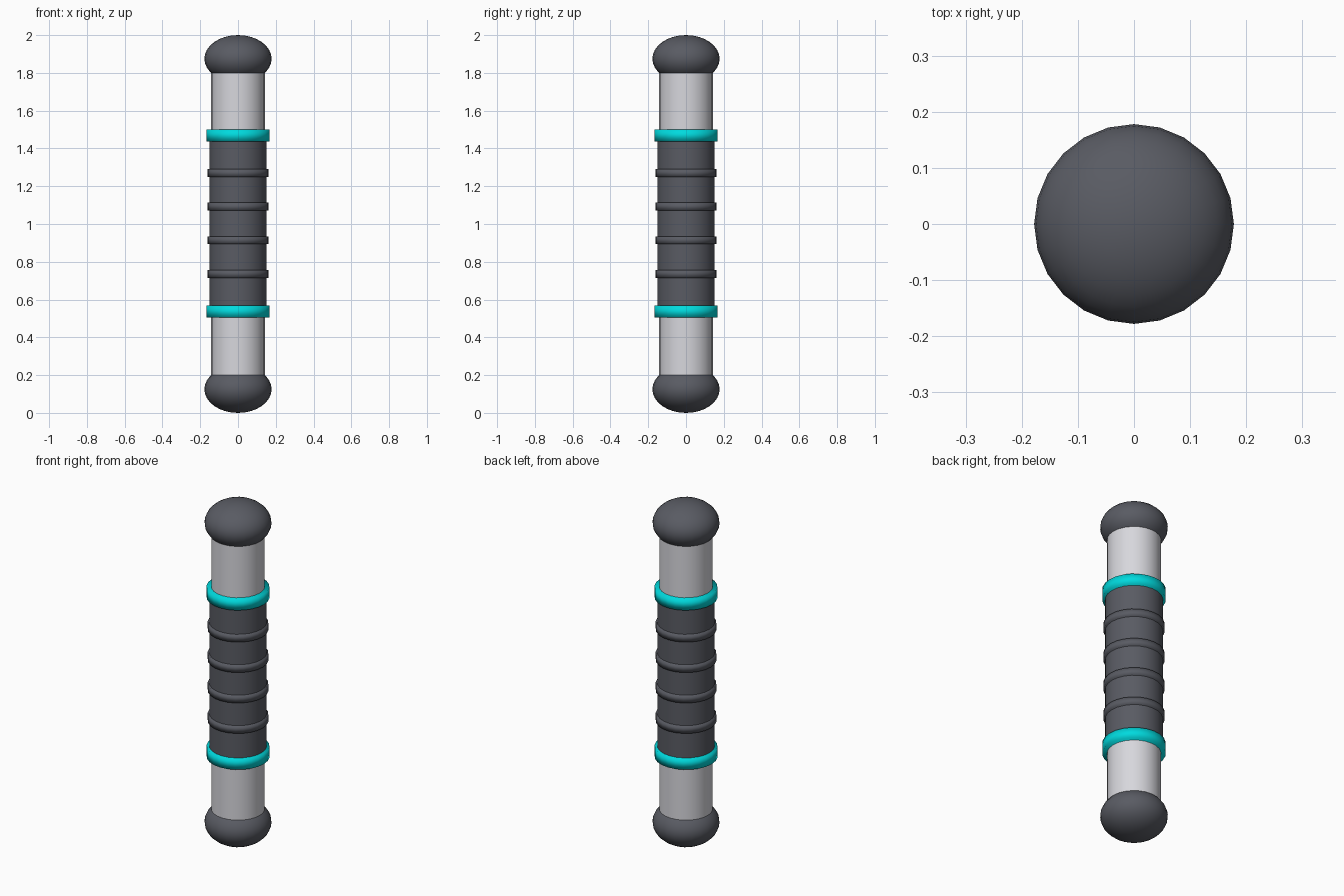
import bpy, math

if "Cube" in bpy.data.objects:
    bpy.data.objects.remove(bpy.data.objects["Cube"])

def mat(name, rgb):
    m = bpy.data.materials.new(name)
    m.diffuse_color = (*rgb, 1)
    m.use_nodes = True
    m.node_tree.nodes["Principled BSDF"].inputs["Base Color"].default_value = m.diffuse_color
    return m

DARK = mat("dark grey", (0.10, 0.105, 0.125))
PALE = mat("pale grey", (0.68, 0.68, 0.72))
TEAL = mat("teal", (0.0, 0.70, 0.73))

def finish(name, material, sharp=True):
    o = bpy.context.object
    o.name = name
    o.data.materials.append(material)
    if sharp:
        bpy.ops.object.shade_smooth_by_angle(angle=math.radians(40))
    else:
        bpy.ops.object.shade_smooth()
    return o

def tube(name, material, radius, z0, z1, sharp=True):
    bpy.ops.mesh.primitive_cylinder_add(vertices=24, radius=radius, depth=z1 - z0,
                                        location=(0, 0, (z0 + z1) / 2))
    return finish(name, material, sharp)

# shaft and central grip
tube("shaft", PALE, 0.142, 0.125, 1.875)
tube("grip", DARK, 0.152, 0.535, 1.47)

# grip ridges
for i in range(4):
    z = 0.736 + 0.178 * i
    tube(f"grip_ridge_{i + 1}", DARK, 0.161, z - 0.021, z + 0.021, False)

# bright collars at the grip ends
for name, z in (("lower_collar", 0.537), ("upper_collar", 1.469)):
    tube(name, TEAL, 0.167, z - 0.031, z + 0.031, False)

# flattened end caps
for name, z in (("bottom_cap", 0.125), ("top_cap", 1.875)):
    bpy.ops.mesh.primitive_uv_sphere_add(segments=24, ring_count=16, radius=1,
                                         location=(0, 0, z))
    o = finish(name, DARK, False)
    o.scale = (0.178, 0.178, 0.125)
